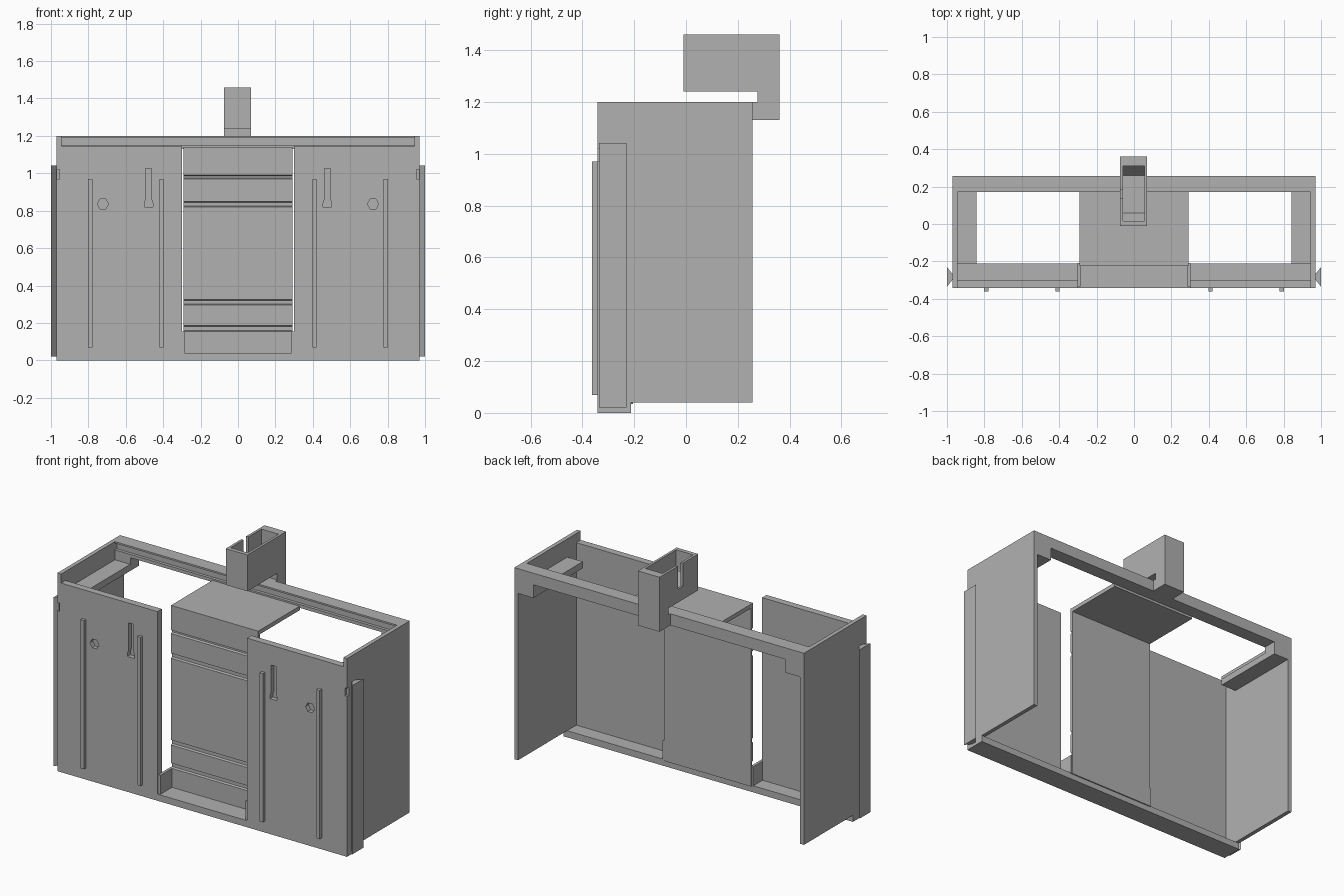
import bpy, bmesh, math

if "Cube" in bpy.data.objects:
    bpy.data.objects.remove(bpy.data.objects["Cube"], do_unlink=True)

grey = bpy.data.materials.new("plain grey")
grey.use_nodes = True
COL = (0.44, 0.44, 0.44, 1)
grey.diffuse_color = COL
grey.node_tree.nodes["Principled BSDF"].inputs["Base Color"].default_value = COL


def add_prism(name, pts, axis, lo, hi):
    """Extrude a 2D outline along an axis: 0 = x (y,z), 1 = y (x,z), 2 = z (x,y)."""
    def place(p, d):
        v = list(p)
        v.insert(axis, d)
        return v
    bm = bmesh.new()
    face = bm.faces.new([bm.verts.new(place(p, lo)) for p in pts])
    new = bmesh.ops.extrude_face_region(bm, geom=[face])["geom"]
    shift = [0, 0, 0]
    shift[axis] = hi - lo
    bmesh.ops.translate(bm, vec=shift, verts=[g for g in new if isinstance(g, bmesh.types.BMVert)])
    bmesh.ops.recalc_face_normals(bm, faces=bm.faces)
    me = bpy.data.meshes.new(name)
    bm.to_mesh(me)
    bm.free()
    me.materials.append(grey)
    ob = bpy.data.objects.new(name, me)
    bpy.context.collection.objects.link(ob)
    return ob


def box(name, x0, x1, y0, y1, z0, z1):
    x0, x1 = sorted((x0, x1))
    return add_prism(name, [(x0, y0), (x1, y0), (x1, y1), (x0, y1)], 2, z0, z1)


def cut(target, cutter):
    mod = target.modifiers.new("cut", "BOOLEAN")
    mod.operation = "DIFFERENCE"
    mod.solver = "EXACT"
    mod.object = cutter
    cutter.hide_render = True
    cutter.hide_set(True)
    cutter.display_type = "WIRE"


# Mirrored cabinet halves
for s, side in ((1, "left"), (-1, "right")):
    wall = box(f"{side}_wall", s * 0.945, s * 0.97, -0.342, 0.257, 0.04, 1.2)
    panel = box(f"{side}_front_panel", s * 0.30, s * 0.945, -0.342, -0.30, 0.04, 1.145)

    # Small corner notch beside the rail
    cut(wall, box(f"{side}_notch_cutter", s * 0.955, s * 1.0, -0.4, -0.325, 0.97, 1.02))

    # Blind hexagonal hole and keyhole slot
    hexagon = [(s * 0.722 + 0.03 * math.cos(i * math.pi / 3),
                0.836 + 0.03 * math.sin(i * math.pi / 3)) for i in range(6)]
    cut(panel, add_prism(f"{side}_hole_cutter", hexagon, 1, -0.4, -0.315))
    half = [(0.023, 0.82), (0.023, 0.84), (0.016, 0.86), (0.016, 1.025)]
    keyhole = [(s * 0.478 + x, z) for x, z in half]
    keyhole += [(s * 0.478 - x, z) for x, z in reversed(half)]
    cut(panel, add_prism(f"{side}_slot_cutter", keyhole, 1, -0.4, -0.315))

    # Thin vertical strips on the front
    for label, x in (("inner", 0.41), ("outer", 0.79)):
        box(f"{side}_{label}_strip", s * (x - 0.011), s * (x + 0.011), -0.362, -0.34, 0.07, 0.97)

    # Flared side rail
    dovetail = [(s * 0.968, -0.295), (s * 1.0, -0.335), (s * 1.0, -0.23), (s * 0.968, -0.27)]
    add_prism(f"{side}_side_rail", dovetail, 2, 0.02, 1.042)

    # Top shelf, rear corner block and the cheek beside the drawers
    box(f"{side}_top_shelf", s * 0.842, s * 0.95, -0.215, 0.18, 1.05, 1.09)
    box(f"{side}_corner_block", s * 0.842, s * 0.95, 0.172, 0.257, 1.05, 1.135)
    box(f"{side}_drawer_cheek", s * 0.285, s * 0.302, -0.335, -0.208, 0.035, 0.155)

# Base strip along the front
box("base_strip", -0.97, 0.97, -0.342, -0.212, 0, 0.04)

# Rear rail with a shallow groove on its front face
rail = [(0.257, 1.13), (0.257, 1.2), (0.172, 1.2), (0.172, 1.19),
        (0.19, 1.19), (0.19, 1.15), (0.172, 1.15), (0.172, 1.13)]
add_prism("rear_rail", rail, 0, -0.95, 0.95)

# Drawer front: grooved profile
profile = [(-0.205, 0.035), (-0.205, 1.14), (-0.224, 1.14)]
for top, low in ((0.99, 0.97), (0.85, 0.82), (0.325, 0.295), (0.185, 0.155)):
    profile += [(-0.224, top), (-0.212, top - 0.005), (-0.212, low + 0.005), (-0.224, low)]
profile += [(-0.224, 0.035)]
add_prism("drawer_front", profile, 0, -0.292, 0.292)
box("drawer_top", -0.292, 0.292, -0.21, 0.175, 1.115, 1.14)

# Holder box hooked over the rear rail
hook = [(-0.01, 1.24), (0.275, 1.24), (0.275, 1.2), (0.257, 1.2),
        (0.257, 1.13), (0.36, 1.13), (0.36, 1.46), (-0.01, 1.46)]
holder = add_prism("holder", hook, 0, -0.075, 0.07)
pocket = [(0.015, 1.5), (0.015, 1.33), (0.06, 1.26), (0.26, 1.26), (0.31, 1.33), (0.31, 1.5)]
cut(holder, add_prism("pocket_cutter", pocket, 0, -0.06, 0.055))
cut(holder, box("holder_slot_cutter", -0.1, -0.05, 0.138, 0.185, 1.32, 1.5))
